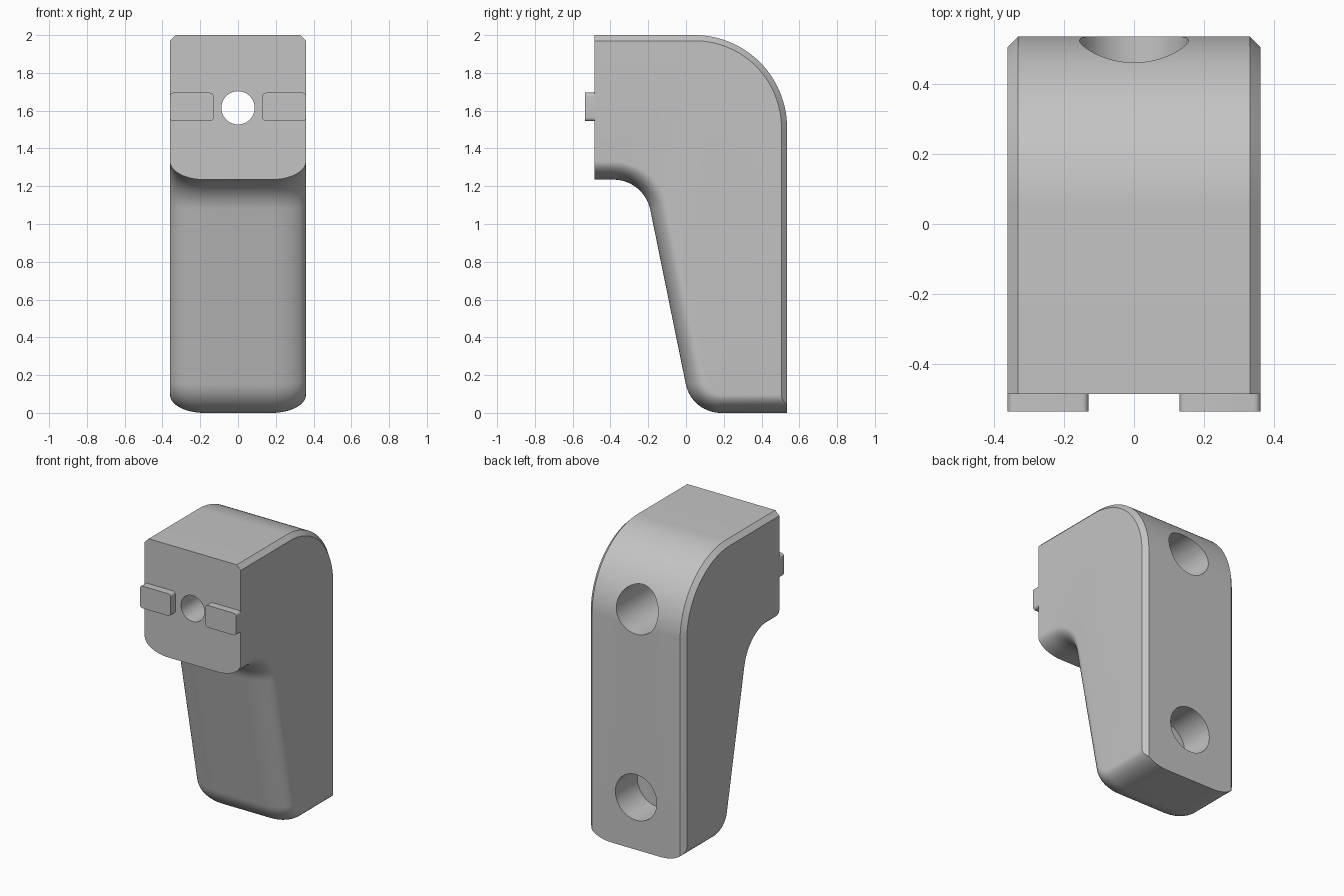
import bpy, bmesh
from math import sin, cos, pi, sqrt, radians, atan2
from mathutils import Matrix, Vector

cube = bpy.data.objects.get("Cube")
if cube:
    bpy.data.objects.remove(cube, do_unlink=True)

grey = bpy.data.materials.new("plain grey")
grey.use_nodes = True
colour = (0.55, 0.55, 0.55, 1)
grey.diffuse_color = colour
grey.node_tree.nodes["Principled BSDF"].inputs["Base Color"].default_value = colour

HALF, CHAMFER, ROUND_W, ROUND_D = 0.36, 0.03, 0.18, 0.097
FRONT, BACK, TOP = -0.485, 0.535, 2.0
TILT = atan2(0.188, 0.921)      # lean of the leg's front face


def make_object(name, bm):
    bmesh.ops.recalc_face_normals(bm, faces=bm.faces)
    mesh = bpy.data.meshes.new(name)
    bm.to_mesh(mesh)
    bm.free()
    mesh.materials.append(grey)
    obj = bpy.data.objects.new(name, mesh)
    bpy.context.collection.objects.link(obj)
    return obj


def arc(cy, cz, r, a0, a1, n):
    return [(cy + r * cos(a0 + (a1 - a0) * i / n),
             cz + r * sin(a0 + (a1 - a0) * i / n)) for i in range(n + 1)]


def section(x):
    """Side outline at x, shrunk by the rounded underside and the chamfer."""
    u = max(0, (abs(x) - HALF + ROUND_W) / ROUND_W)
    d = ROUND_D * (1 - sqrt(max(0, 1 - u * u)))
    c = max(0, abs(x) - HALF + CHAMFER)
    pts = [(FRONT, 1.235 + d)]
    pts += arc(-0.385, 1.035, 0.2 + d, pi / 2, TILT, 14)
    pts += arc(0.185, 0.19, 0.19 - d, pi + TILT, 1.5 * pi, 14)
    pts += [(BACK - c, d)]
    pts += arc(BACK - 0.49, TOP - 0.49, 0.49 - c, 0, pi / 2, 28)
    pts += [(FRONT, TOP - c)]
    return [Vector((x, y, z)) for y, z in pts]


# Body: outlines lofted across the width
side = {HALF - ROUND_W + ROUND_W * sin(radians(a)) for a in range(0, 91, 6)}
side.add(HALF - CHAMFER)
stations = sorted(side | {-x for x in side})
bm = bmesh.new()
loops = [[bm.verts.new(p) for p in section(x)] for x in stations]
for a, b in zip(loops, loops[1:]):
    for i in range(len(a)):
        j = (i + 1) % len(a)
        bm.faces.new((a[i], a[j], b[j], b[i]))
bm.faces.new(loops[0])
bm.faces.new(loops[-1])
body = make_object("bracket_body", bm)


# Screw holes: bored along the depth, cutters removed after use
def bore(radius, z, y0, y1):
    bm = bmesh.new()
    place = Matrix.Translation((0, (y0 + y1) / 2, z)) @ Matrix.Rotation(pi / 2, 4, 'X')
    bmesh.ops.create_cone(bm, cap_ends=True, segments=48, radius1=radius,
                          radius2=radius, depth=y1 - y0, matrix=place)
    cutter = make_object("hole_cutter", bm)
    cutter.hide_render = True
    mod = body.modifiers.new("hole", 'BOOLEAN')
    mod.operation = 'DIFFERENCE'
    mod.solver = 'EXACT'
    mod.object = cutter
    bpy.context.view_layer.objects.active = body
    bpy.ops.object.modifier_apply(modifier=mod.name)
    bpy.data.objects.remove(cutter, do_unlink=True)


bore(0.155, 1.615, -0.15, 0.7)    # upper counterbore
bore(0.088, 1.615, -0.7, 0.0)     # upper through hole
bore(0.155, 0.355, 0.3, 0.7)      # lower blind hole


# Locating tabs on the front face
def tab(name, sign):
    bm = bmesh.new()
    place = Matrix.Translation((sign * 0.245, -0.505, 1.62)) @ Matrix.Diagonal((0.23, 0.06, 0.15, 1))
    bmesh.ops.create_cube(bm, size=1, matrix=place)
    corners = [e for e in bm.edges
               if abs(e.verts[0].co.y - e.verts[1].co.y) > 0.01]
    bmesh.ops.bevel(bm, geom=corners, offset=0.018, segments=5,
                    profile=0.5, affect='EDGES')
    return make_object(name, bm)


parts = [body, tab("left_tab", 1), tab("right_tab", -1)]

# Smooth curves, crisp edges
bpy.ops.object.select_all(action='DESELECT')
for part in parts:
    part.select_set(True)
bpy.context.view_layer.objects.active = body
bpy.ops.object.shade_smooth_by_angle(angle=radians(30))
